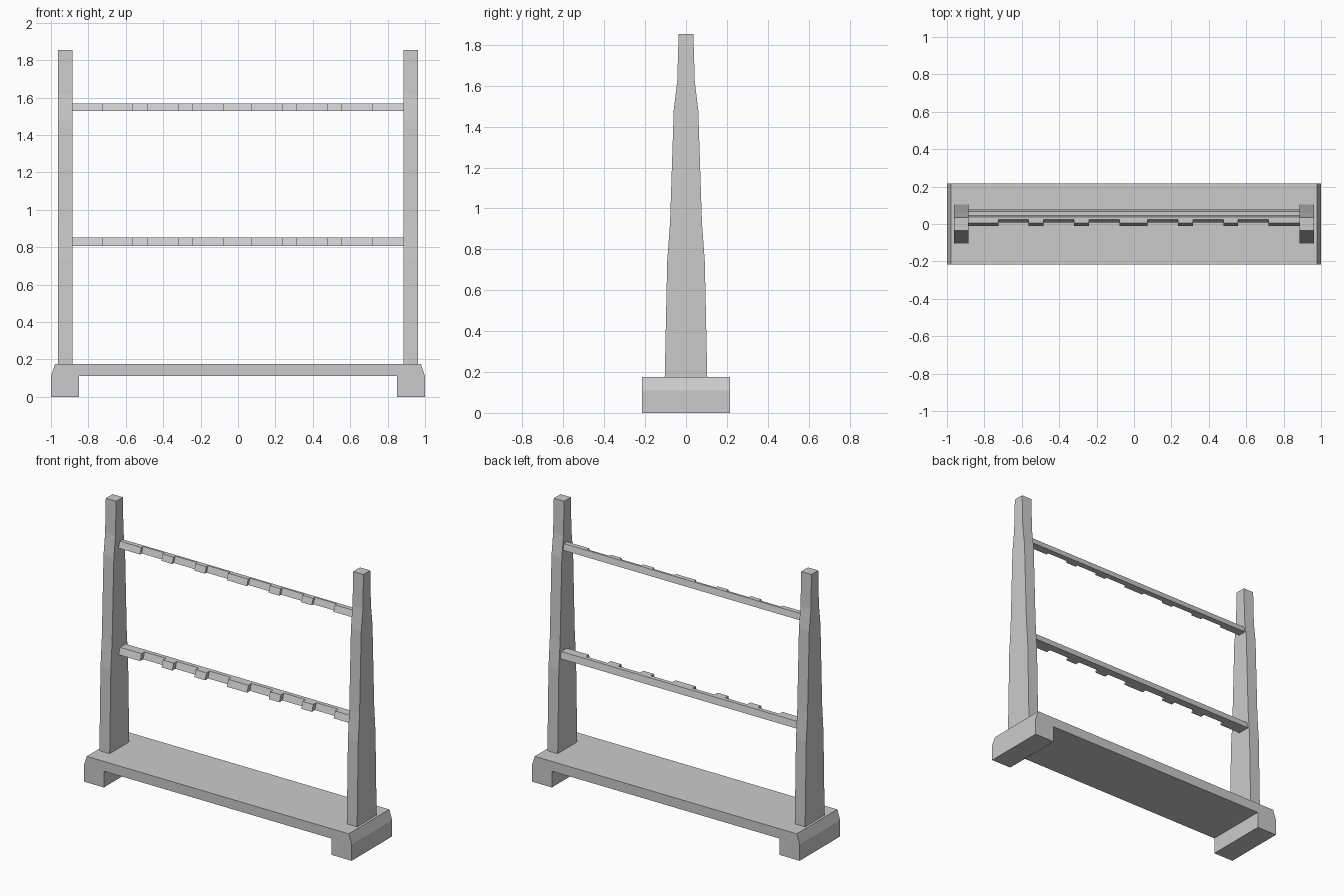
import bpy, bmesh

if "Cube" in bpy.data.objects:
    bpy.data.objects.remove(bpy.data.objects["Cube"])


def loft(name, ring_a, ring_b):
    """Closed solid between two matching outlines."""
    bm = bmesh.new()
    a = [bm.verts.new(p) for p in ring_a]
    b = [bm.verts.new(p) for p in ring_b]
    n = len(a)
    bm.faces.new(a)
    bm.faces.new(b[::-1])
    for i in range(n):
        j = (i + 1) % n
        bm.faces.new((a[j], a[i], b[i], b[j]))
    bmesh.ops.recalc_face_normals(bm, faces=bm.faces)
    mesh = bpy.data.meshes.new(name)
    bm.to_mesh(mesh)
    bm.free()
    obj = bpy.data.objects.new(name, mesh)
    bpy.context.collection.objects.link(obj)
    return obj


# Base: shelf with two end feet and chamfered upper ends
half = [(0.85, 0.11), (0.85, 0), (1, 0), (1, 0.11), (0.978, 0.176)]
outline = half + [(-x, z) for x, z in reversed(half)]
loft("base", [(x, -0.216, z) for x, z in outline],
     [(x, 0.216, z) for x, z in outline])

# Posts: tapered side profile
taper = [(0.104, 0.176), (0.092, 0.74), (0.078, 0.93), (0.06, 1.48),
         (0.043, 1.62), (0.036, 1.853)]
side = taper + [(-y, z) for y, z in reversed(taper)]
for label, s in (("left", -1), ("right", 1)):
    loft(label + "_post", [(s * 0.885, y, z) for y, z in side],
         [(s * 0.962, y, z) for y, z in side])


# Rails: notched front edge, front and back faces sloping outward downward
def rail(name, z0, z1, tooth, notch, back):
    cuts = [-0.725, -0.565, -0.485, -0.32, -0.24, -0.077,
            0.073, 0.235, 0.315, 0.478, 0.557, 0.72]
    front = [(-0.89, tooth)]
    for i, x in enumerate(cuts):
        ys = (tooth, notch) if i % 2 == 0 else (notch, tooth)
        front += [(x, y) for y in ys]
    front.append((0.89, tooth))
    ends = [(0.89, back), (-0.89, back)]
    low = [(x, y, z0) for x, y in front + ends]
    top = [(x, y + 0.015, z1) for x, y in front]
    top += [(x, y - 0.01, z1) for x, y in ends]
    loft(name, low, top)


rail("upper_rail", 1.527, 1.568, -0.01, 0.008, 0.047)
rail("lower_rail", 0.807, 0.851, -0.008, 0.024, 0.077)
